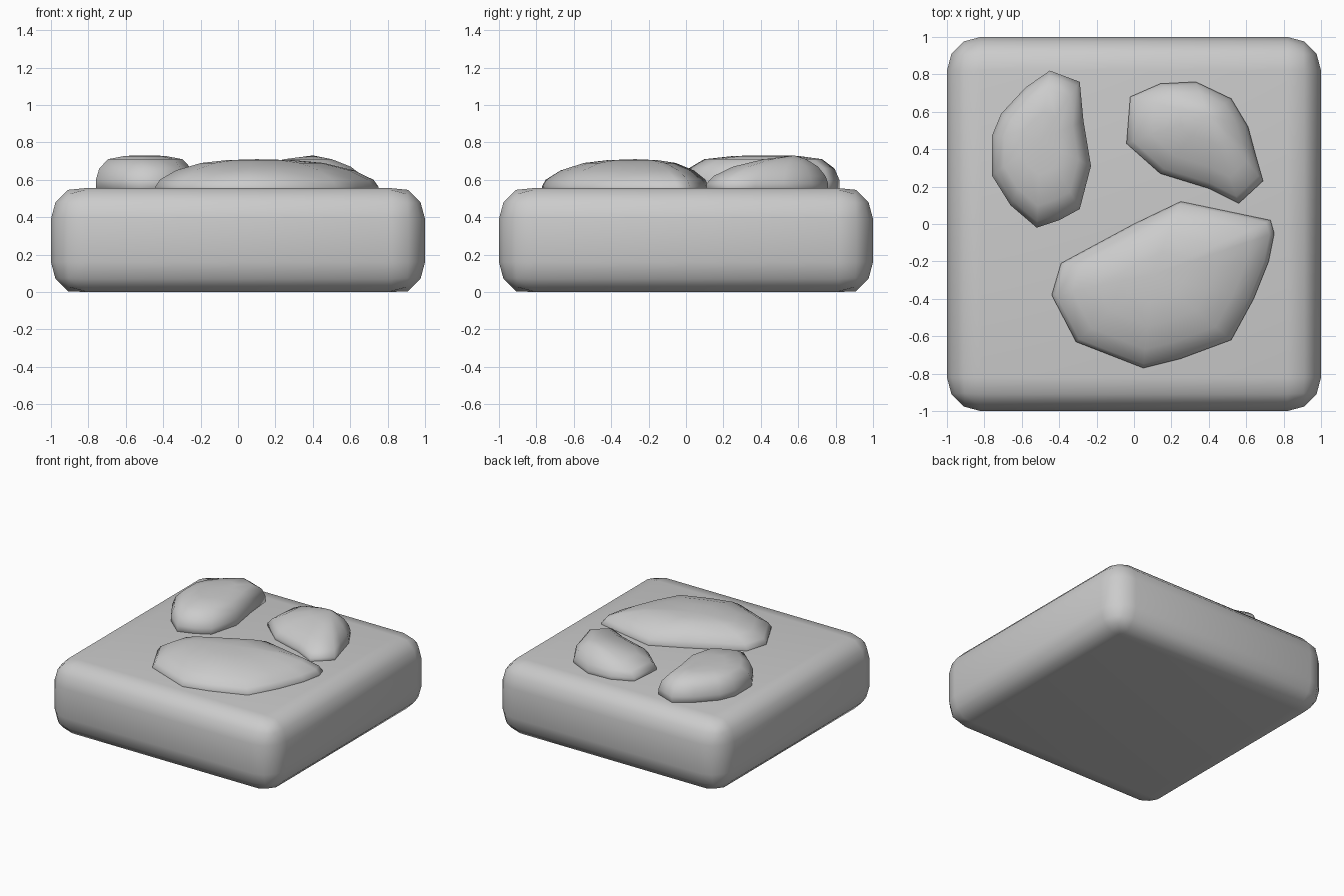
import bpy, bmesh
from mathutils import Vector

cube = bpy.data.objects.get("Cube")
if cube:
    bpy.data.objects.remove(cube, do_unlink=True)

GREY = (0.6, 0.6, 0.6, 1)
stone = bpy.data.materials.new("stone grey")
stone.use_nodes = True
stone.diffuse_color = GREY
stone.node_tree.nodes["Principled BSDF"].inputs["Base Color"].default_value = GREY

TOP = 0.555


def finish(bm, name):
    """Turn a bmesh into a smooth shaded stone object."""
    bmesh.ops.recalc_face_normals(bm, faces=bm.faces[:])
    for face in bm.faces:
        face.smooth = True
    mesh = bpy.data.meshes.new(name)
    bm.to_mesh(mesh)
    bm.free()
    mesh.materials.append(stone)
    obj = bpy.data.objects.new(name, mesh)
    bpy.context.collection.objects.link(obj)
    return obj


def rock(name, outline, peak, rings):
    """Loft a lump from its outline towards its peak; rings are (scale, height)."""
    bm = bmesh.new()
    px, py, pz = peak
    loops = []
    for s, z in [(1, TOP - 0.03)] + rings:
        loops.append([bm.verts.new((px + (x - px) * s, py + (y - py) * s, z))
                      for x, y in outline])
    n = len(outline)
    for low, high in zip(loops, loops[1:]):
        for i in range(n):
            j = (i + 1) % n
            bm.faces.new((low[i], low[j], high[j], high[i]))
    tip = bm.verts.new(peak)
    for i in range(n):
        bm.faces.new((loops[-1][i], loops[-1][(i + 1) % n], tip))
    bm.faces.new(loops[0])
    finish(bm, name)


# Rounded square slab with flattened top and bottom
bm = bmesh.new()
bmesh.ops.create_cube(bm, size=1)
for v in bm.verts:
    v.co = Vector((v.co.x * 2, v.co.y * 2, 0.57 if v.co.z > 0 else -0.02))
bmesh.ops.bevel(bm, geom=bm.edges[:], offset=0.18, segments=3,
                profile=0.5, affect='EDGES')
for v in bm.verts:
    v.co.z = min(max(v.co.z, 0), TOP)
finish(bm, "slab")

# Three stone lumps resting on the slab
rock("front_lump",
     [(0.25, 0.12), (0.73, 0.02), (0.75, -0.05), (0.72, -0.2), (0.64, -0.4),
      (0.52, -0.62), (0.25, -0.72), (0.05, -0.77), (-0.31, -0.63),
      (-0.44, -0.38), (-0.39, -0.21), (0, 0)],
     (0.1, -0.27, 0.71),
     [(1, 0.565), (0.96, 0.6), (0.8, 0.65), (0.55, 0.69), (0.3, 0.705)])

rock("back_left_lump",
     [(-0.45, 0.82), (-0.29, 0.76), (-0.27, 0.55), (-0.23, 0.31),
      (-0.29, 0.08), (-0.4, 0.02), (-0.52, -0.02), (-0.66, 0.1),
      (-0.76, 0.26), (-0.76, 0.47), (-0.71, 0.59), (-0.58, 0.73)],
     (-0.5, 0.45, 0.73),
     [(1, 0.6), (0.93, 0.66), (0.75, 0.71), (0.4, 0.728)])

rock("back_right_lump",
     [(0.33, 0.76), (0.52, 0.67), (0.61, 0.52), (0.65, 0.37), (0.69, 0.23),
      (0.56, 0.11), (0.4, 0.19), (0.14, 0.27), (-0.04, 0.43),
      (-0.02, 0.68), (0.14, 0.75)],
     (0.4, 0.58, 0.73),
     [(1, 0.58), (0.92, 0.62), (0.7, 0.67), (0.35, 0.71)])
